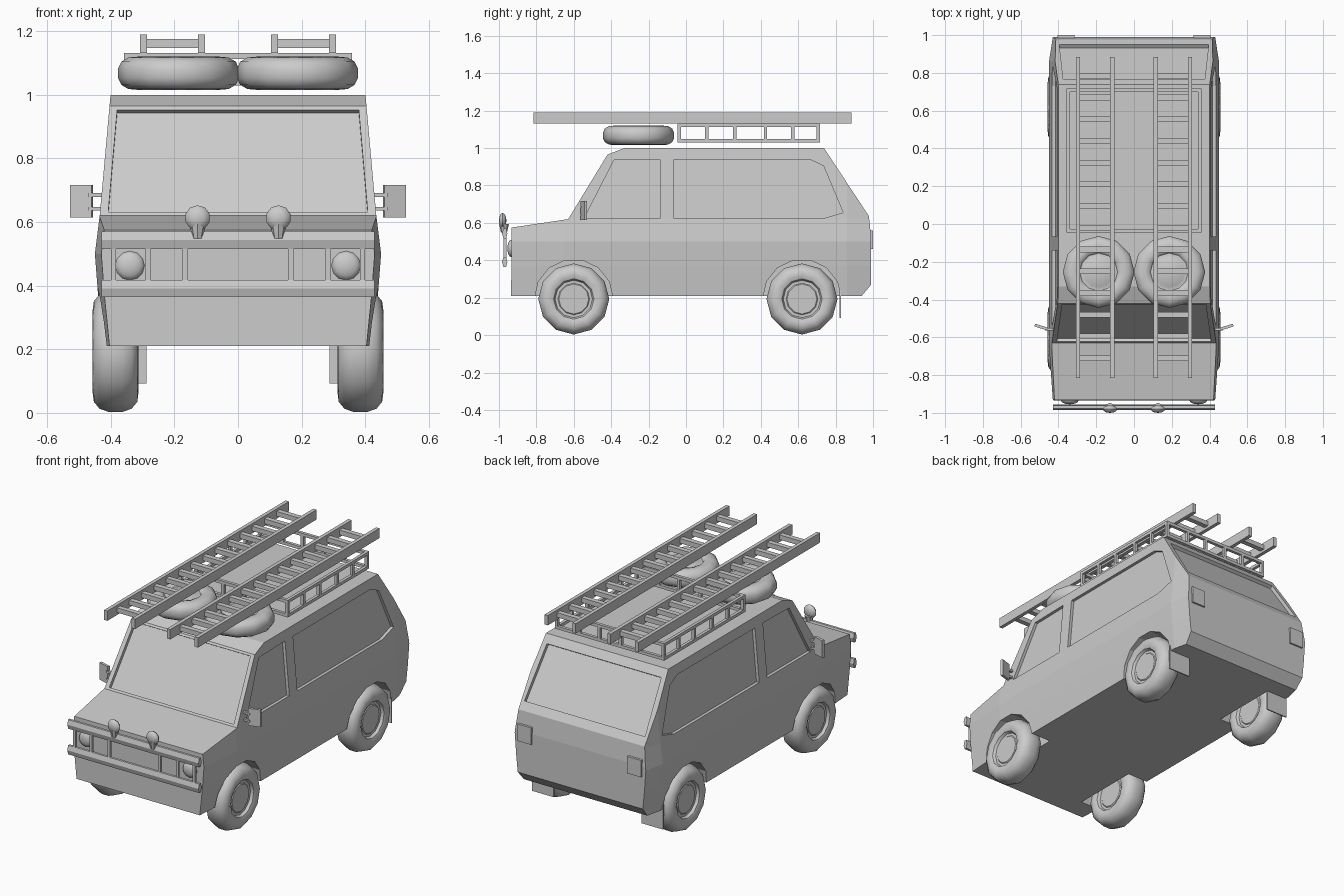
import bpy, bmesh, math
from mathutils import Vector, Matrix

if "Cube" in bpy.data.objects:
    bpy.data.objects.remove(bpy.data.objects["Cube"])


def finish(name, bm, smooth=None):
    bmesh.ops.recalc_face_normals(bm, faces=bm.faces)
    me = bpy.data.meshes.new(name)
    bm.to_mesh(me)
    bm.free()
    ob = bpy.data.objects.new(name, me)
    bpy.context.collection.objects.link(ob)
    if smooth:
        bpy.ops.object.select_all(action='DESELECT')
        ob.select_set(True)
        bpy.context.view_layer.objects.active = ob
        bpy.ops.object.shade_smooth_by_angle(angle=math.radians(smooth))
    return ob


def box(bm, x, y, z, rot=0):
    """Box from (min, max) ranges, optionally turned about z."""
    c = Vector([(a + b) / 2 for a, b in (x, y, z)])
    s = [abs(b - a) for a, b in (x, y, z)]
    m = Matrix.Translation(c) @ Matrix.Rotation(rot, 4, 'Z') @ Matrix.Diagonal((*s, 1))
    bmesh.ops.create_cube(bm, size=1, matrix=m)


def prism(bm, inner, outer):
    a = [bm.verts.new(p) for p in inner]
    b = [bm.verts.new(p) for p in outer]
    bm.faces.new(a)
    bm.faces.new(b[::-1])
    for i in range(len(a)):
        j = (i + 1) % len(a)
        bm.faces.new((a[i], b[i], b[j], a[j]))


def cyl(bm, r1, r2, depth, loc, axis, seg):
    rot = {'X': Matrix.Rotation(math.pi / 2, 4, 'Y'), 'Y': Matrix.Rotation(math.pi / 2, 4, 'X'),
           'Z': Matrix.Identity(4)}[axis]
    bmesh.ops.create_cone(bm, cap_ends=True, segments=seg, radius1=r1, radius2=r2, depth=depth,
                          matrix=Matrix.Translation(loc) @ rot)


WIDTHS = [(0.20, 0.422), (0.37, 0.44), (0.50, 0.45), (0.62, 0.435), (1.01, 0.40)]


def half_width(z):
    for (z0, w0), (z1, w1) in zip(WIDTHS, WIDTHS[1:]):
        if z <= z1:
            return w0 + (w1 - w0) * (z - z0) / (z1 - z0)
    return WIDTHS[-1][1]


# Body shell: extruded side profile, shaped by height and tapered at the ends
profile = [(-0.935, 0.21), (-0.932, 0.575), (-0.63, 0.62), (-0.42, 0.965), (-0.33, 1.0),
           (0.738, 1.0), (0.978, 0.636), (0.99, 0.52), (0.99, 0.27), (0.94, 0.21)]
bm = bmesh.new()
prism(bm, [(-1, y, z) for y, z in profile], [(1, y, z) for y, z in profile])
cuts = [((0, 0, z), (0, 0, 1)) for z in (0.37, 0.50, 0.62)]
cuts += [((0, y, 0), (0, 1, 0)) for y in (-0.65, 0.86)]
for co, no in cuts:
    bmesh.ops.bisect_plane(bm, geom=bm.verts[:] + bm.edges[:] + bm.faces[:], dist=1e-5,
                           plane_co=co, plane_no=no)
for v in bm.verts:
    taper = 0.955 if v.co.y < -0.9 or v.co.y > 0.93 else 1
    v.co.x = math.copysign(half_width(v.co.z) * taper, v.co.x)
body = finish("van_body", bm)

# Cutter for window recesses and wheel arches
bm = bmesh.new()
front_win = [(-0.545, 0.623), (-0.385, 0.935), (-0.14, 0.94), (-0.14, 0.623)]
rear_win = [(-0.065, 0.623), (-0.065, 0.938), (0.66, 0.94), (0.735, 0.905), (0.84, 0.655), (0.73, 0.623)]
for s in (-1, 1):
    for win in (front_win, rear_win):
        prism(bm, [(s * (half_width(z) - 0.018), y, z) for y, z in win],
              [(s * (half_width(z) + 0.05), y, z) for y, z in win])
    for y in (-0.6, 0.62):
        cyl(bm, 0.21, 0.21, 0.3, (s * 0.44, y, 0.195), 'X', 14)


def end_window(bm, low, high, z0, z1, w0, w1, normal):
    """Recess for a pane on the sloped plane running through low and high (y, z)."""
    n = Vector(normal).normalized()
    slope = (high[0] - low[0]) / (high[1] - low[1])
    pts = [Vector((x, low[0] + slope * (z - low[1]), z))
           for x, z in ((-w0, z0), (w0, z0), (w1, z1), (-w1, z1))]
    prism(bm, [p - n * 0.02 for p in pts], [p + n * 0.04 for p in pts])


end_window(bm, (-0.63, 0.62), (-0.42, 0.965), 0.632, 0.953, 0.408, 0.38, (0, -0.345, 0.21))
end_window(bm, (0.978, 0.636), (0.738, 1.0), 0.68, 0.955, 0.395, 0.375, (0, 0.364, 0.24))
cutter = finish("recess_cutter", bm)
cutter.hide_render = True
mod = body.modifiers.new("recesses", 'BOOLEAN')
mod.operation, mod.solver, mod.object = 'DIFFERENCE', 'EXACT', cutter
bpy.context.view_layer.objects.active = body
bpy.ops.object.modifier_apply(modifier=mod.name)
bpy.data.objects.remove(cutter)


# Wheels: tyre and hub profile spun about the local z axis
def wheel(name, half, matrix, seg=12):
    bm = bmesh.new()
    side = [(0, 0.72), (0.08, 0.72), (0.085, 0.66), (0.10, 0.66), (0.108, 0.88), (0.13, 1.0), (0.158, 0.95),
            (0.18, 0.7), (0.19, 0.3)]
    pts = [(r, h * half) for r, h in side] + [(r, -h * half) for r, h in side[::-1]]
    vs = [bm.verts.new((r, 0, h)) for r, h in pts]
    es = [bm.edges.new(p) for p in zip(vs, vs[1:])]
    bmesh.ops.spin(bm, geom=vs + es, axis=(0, 0, 1), cent=(0, 0, 0), angle=math.tau, steps=seg)
    bmesh.ops.remove_doubles(bm, verts=bm.verts, dist=1e-4)
    bmesh.ops.transform(bm, matrix=matrix @ Matrix.Rotation(math.pi / seg * 0, 4, 'Z'), verts=bm.verts)
    finish(name, bm, 40)


turn = Matrix.Rotation(math.pi / 2, 4, 'Y')
for s, side in ((-1, "left"), (1, "right")):
    for y, end in ((-0.6, "front"), (0.62, "rear")):
        wheel(f"{end}_wheel_{side}", 0.072, Matrix.Translation((s * 0.385, y, 0.193)) @ turn)
    wheel(f"spare_wheel_{side}", 0.052, Matrix.Translation((s * 0.187, -0.254, 1.068)))

    # Rear mud flap
    bm = bmesh.new()
    box(bm, (s * 0.288, s * 0.43), (0.822, 0.829), (0.092, 0.24))
    finish(f"mud_flap_{side}", bm)

    # Tail light
    bm = bmesh.new()
    box(bm, (s * 0.315, s * 0.405), (0.98, 1.0), (0.46, 0.56))
    finish(f"tail_light_{side}", bm)

    # Door mirror with two arms
    bm = bmesh.new()
    box(bm, (s * 0.457, s * 0.527), (-0.553, -0.538), (0.615, 0.717), s * 0.3)
    for z in (0.642, 0.685):
        box(bm, (s * 0.42, s * 0.47), (-0.565, -0.55), (z - 0.006, z + 0.006))
    finish(f"door_mirror_{side}", bm)

    # Headlight dome
    bm = bmesh.new()
    bmesh.ops.create_uvsphere(bm, u_segments=12, v_segments=8, radius=0.046,
                              matrix=Matrix.Translation((s * 0.34, -0.934, 0.463)) @
                              Matrix.Diagonal((1, 0.45, 1, 1)) @ Matrix.Rotation(math.pi / 2, 4, 'X'))
    finish(f"headlight_{side}", bm, 40)

    # Spot lamp on a tapered stem
    bm = bmesh.new()
    bmesh.ops.create_uvsphere(bm, u_segments=10, v_segments=6, radius=0.04,
                              matrix=Matrix.Translation((s * 0.127, -0.98, 0.613)) @
                              Matrix.Diagonal((1, 0.5, 1, 1)) @ Matrix.Rotation(math.pi / 2, 4, 'X'))
    cyl(bm, 0.016, 0.026, 0.045, (s * 0.127, -0.973, 0.571), 'Z', 8)
    bmesh.ops.scale(bm, vec=(1, 1, 1), verts=bm.verts)
    finish(f"spot_lamp_{side}", bm, 40)

    # Roof ladder
    bm = bmesh.new()
    for x in (0.115, 0.297):
        box(bm, (s * (x - 0.011), s * (x + 0.011)), (-0.815, 0.885), (1.132, 1.19))
    for i in range(14):
        y = -0.71 + i * 0.115
        box(bm, (s * 0.12, s * 0.29), (y - 0.015, y + 0.015), (1.147, 1.175))
    finish(f"roof_ladder_{side}", bm)

# Front guard: two hexagonal beams joined by uprights
bm = bmesh.new()
for z in (0.391, 0.543):
    pts = [(-0.984, z), (-0.976, z + 0.027), (-0.962, z + 0.027), (-0.955, z),
           (-0.962, z - 0.027), (-0.976, z - 0.027)]
    prism(bm, [(-0.43, y, w) for y, w in pts], [(0.43, y, w) for y, w in pts])
for x in (0.166, 0.283, 0.392):
    for s in (-1, 1):
        box(bm, (s * x - 0.008, s * x + 0.008), (-0.975, -0.961), (0.40, 0.53))
finish("front_guard", bm)

# Roof rack: lower and upper rails with posts all round
bm = bmesh.new()
X, Y0, Y1, T = 0.358, -0.045, 0.717, 0.018
for z in (1.03, 1.113):
    for s in (-1, 1):
        box(bm, (s * X, s * (X - T)), (Y0, Y1), (z, z + T))
    for y in (Y0, Y1 - T):
        box(bm, (-X + T, X - T), (y, y + T), (z, z + T))
for y in (-0.036, 0.11, 0.26, 0.425, 0.57, 0.708):
    for s in (-1, 1):
        box(bm, (s * X, s * (X - T)), (y - T / 2, y + T / 2), (1.045, 1.115))
for x in (-0.2, -0.07, 0.07, 0.2):
    for y in (Y0, Y1 - T):
        box(bm, (x - T / 2, x + T / 2), (y, y + T), (1.045, 1.115))
finish("roof_rack", bm)
